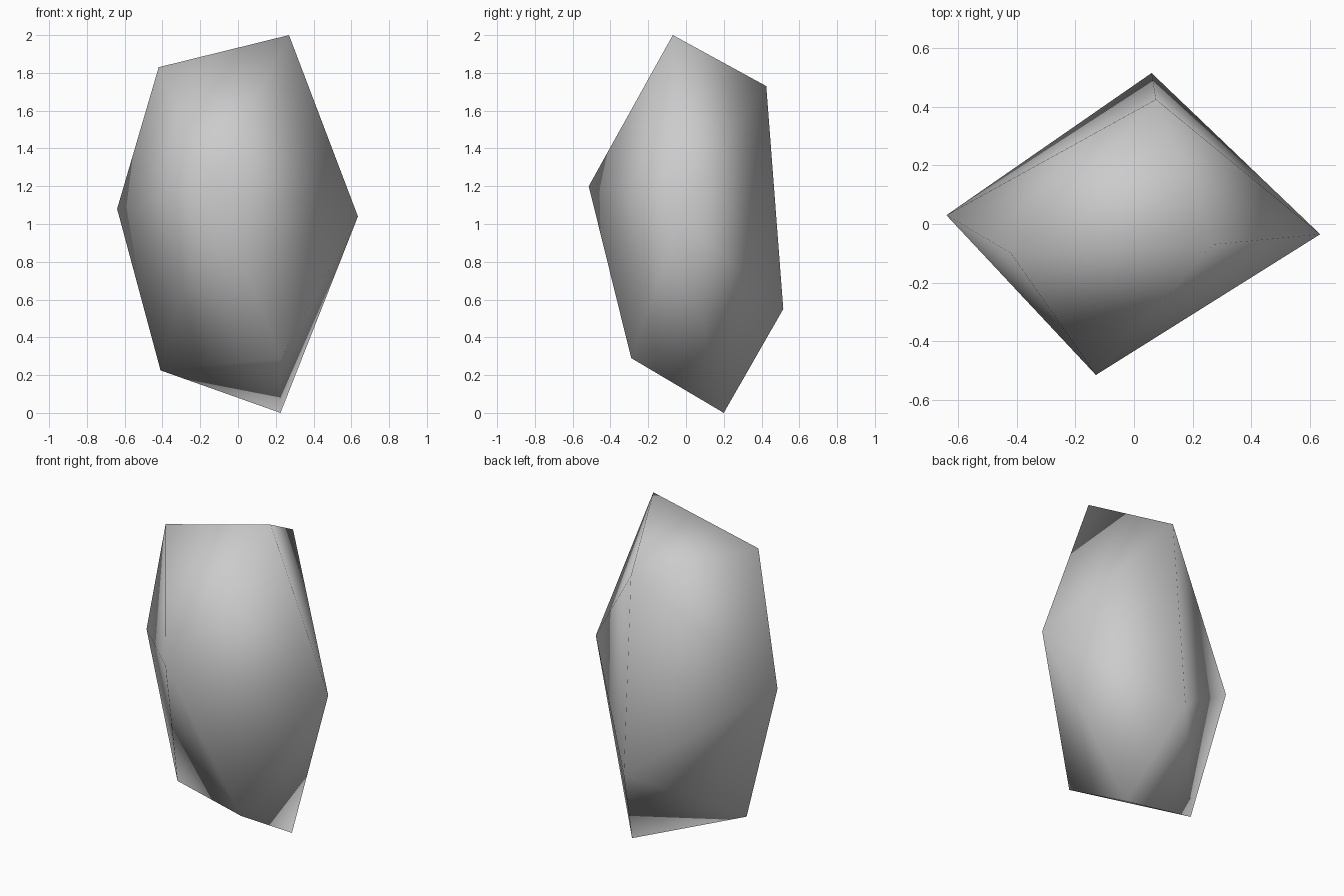
import bpy
import bmesh

cube = bpy.data.objects.get("Cube")
if cube:
    bpy.data.objects.remove(cube, do_unlink=True)

# Stone colour
stone = bpy.data.materials.new("stone_grey")
stone.use_nodes = True
GREY = (0.6, 0.6, 0.6, 1.0)
stone.diffuse_color = GREY
stone.node_tree.nodes["Principled BSDF"].inputs["Base Color"].default_value = GREY

# Corners of the rock, as tiers from the top down
crown = [(-0.42, -0.10, 1.83), (0.27, -0.07, 2.0), (0.075, 0.425, 1.73)]
waist = [(0.635, -0.035, 1.04), (0.06, 0.515, 0.55),
         (-0.64, 0.03, 1.08), (-0.13, -0.515, 1.2)]
foot = [(-0.41, 0.0, 0.225), (0.225, -0.29, 0.29), (0.225, 0.2, 0.0)]

# Rock body wrapped around the corners
bm = bmesh.new()
for corner in crown + waist + foot:
    bm.verts.new(corner)
bmesh.ops.convex_hull(bm, input=bm.verts)
bmesh.ops.recalc_face_normals(bm, faces=bm.faces)
for face in bm.faces:
    face.smooth = True

mesh = bpy.data.meshes.new("rock")
bm.to_mesh(mesh)
bm.free()
mesh.materials.append(stone)
rock = bpy.data.objects.new("rock", mesh)
bpy.context.collection.objects.link(rock)
